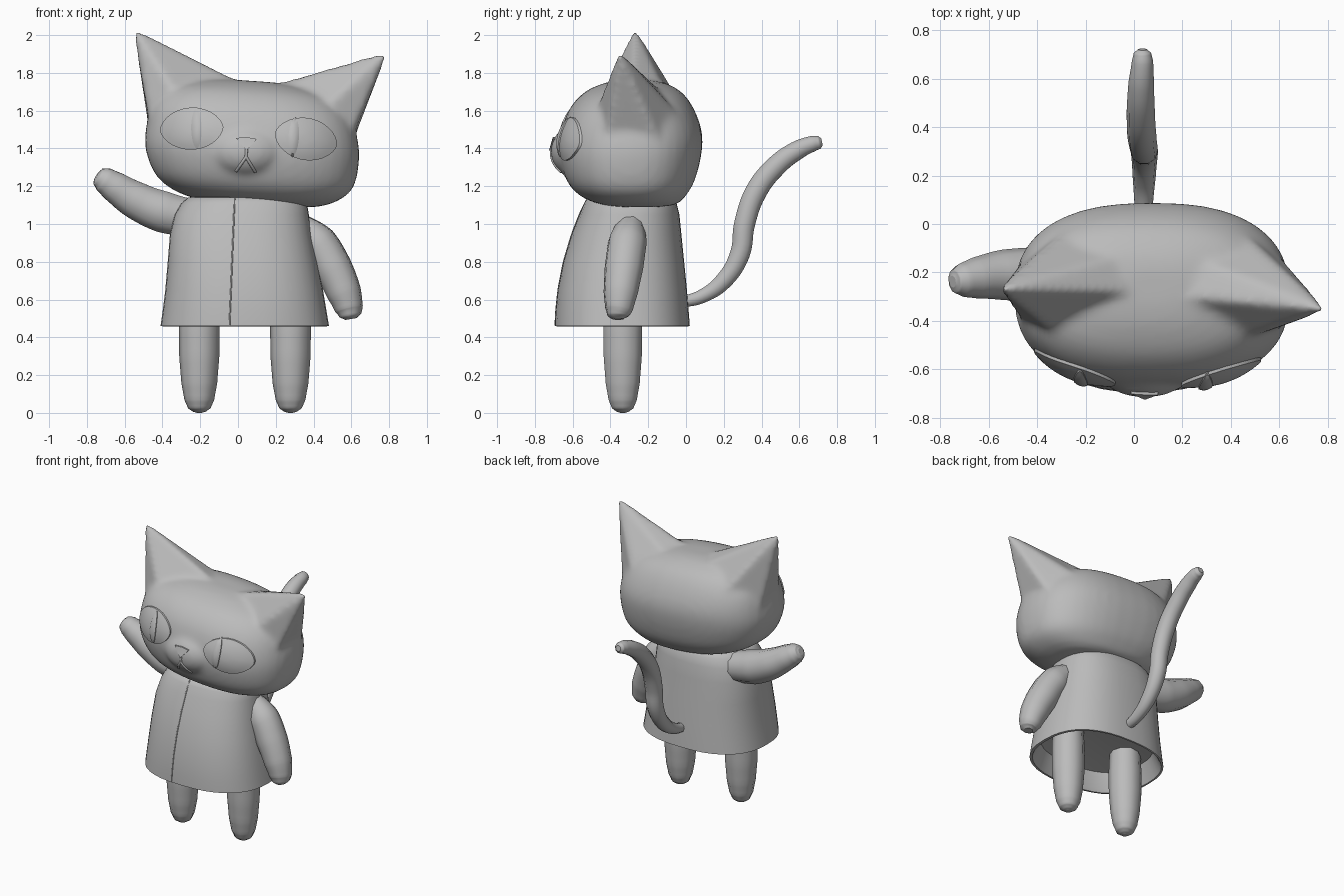
import bpy, bmesh, math
from math import cos, sin, pi
from mathutils import Vector, Matrix
from mathutils.bvhtree import BVHTree

if "Cube" in bpy.data.objects:
    bpy.data.objects.remove(bpy.data.objects["Cube"], do_unlink=True)

clay = bpy.data.materials.new("plain grey")
clay.use_nodes = True
GREY = (0.5, 0.5, 0.5, 1)
clay.diffuse_color = GREY
for node in clay.node_tree.nodes:
    if node.type == 'BSDF_PRINCIPLED':
        node.inputs["Base Color"].default_value = GREY


def finish(obj, angle=45):
    """Apply curves and modifiers, then colour and shade the part."""
    bpy.ops.object.select_all(action='DESELECT')
    obj.select_set(True)
    bpy.context.view_layer.objects.active = obj
    bpy.ops.object.convert(target='MESH')
    obj = bpy.context.view_layer.objects.active
    obj.data.materials.clear()
    obj.data.materials.append(clay)
    bpy.ops.object.shade_smooth_by_angle(angle=math.radians(angle))
    return obj


def mesh_object(name, bm):
    bmesh.ops.recalc_face_normals(bm, faces=bm.faces[:])
    mesh = bpy.data.meshes.new(name)
    bm.to_mesh(mesh)
    bm.free()
    obj = bpy.data.objects.new(name, mesh)
    bpy.context.collection.objects.link(obj)
    return obj


def skin(bm, rings):
    """Join closed rings of points with quads and cap both ends."""
    loops = [[bm.verts.new(p) for p in ring] for ring in rings]
    n = len(loops[0])
    for a, b in zip(loops, loops[1:]):
        for i in range(n):
            j = (i + 1) % n
            bm.faces.new((a[i], a[j], b[j], b[i]))
    bm.faces.new(loops[0])
    bm.faces.new(loops[-1])


def oval(z, x0, x1, y0, y1, power=2.45, tilt=0.0, n=40):
    """Rounded-box ring at height z, filling the given extents."""
    ring = []
    for i in range(n):
        t = 2 * pi * i / n
        c, s = cos(t), sin(t)
        u = math.copysign(abs(c) ** (2 / power), c)
        v = math.copysign(abs(s) ** (2 / power), s)
        x = (x0 + x1) / 2 + u * (x1 - x0) / 2
        y = (y0 + y1) / 2 + v * (y1 - y0) / 2
        ring.append((x, y, z - tilt * (x - 0.08)))
    return ring


def rounded(rows, k=4):
    """Spline extra rows between the given profile rows."""
    out = []
    for i in range(len(rows) - 1):
        quad = zip(rows[max(i - 1, 0)], rows[i], rows[i + 1], rows[min(i + 2, len(rows) - 1)])
        quad = list(quad)
        for s in range(k):
            t = s / k
            out.append([b + 0.5 * t * (c - a + t * (2 * a - 5 * b + 4 * c - d
                        + t * (3 * (b - c) + d - a))) for a, b, c, d in quad])
    return out + [rows[-1]]


def tube(name, points, steps=6):
    """Round tube through (x, y, z, radius) points."""
    curve = bpy.data.curves.new(name, 'CURVE')
    curve.dimensions = '3D'
    curve.bevel_depth = 1
    curve.bevel_resolution = 3
    curve.resolution_u = steps
    curve.use_fill_caps = True
    spline = curve.splines.new('BEZIER')
    spline.bezier_points.add(len(points) - 1)
    for bp, (x, y, z, r) in zip(spline.bezier_points, points):
        bp.co = (x, y, z)
        bp.radius = r
        bp.handle_left_type = bp.handle_right_type = 'AUTO'
    obj = bpy.data.objects.new(name, curve)
    bpy.context.collection.objects.link(obj)
    return finish(obj)


def tree_of(obj):
    return BVHTree.FromObject(obj, bpy.context.evaluated_depsgraph_get())


def front_y(trees, x, z):
    """Frontmost surface at (x, z)."""
    hits = [t.ray_cast(Vector((x, -3, z)), Vector((0, 1, 0)))[0] for t in trees]
    return min([h.y for h in hits if h], default=-0.5)


def surface_line(name, trees, a, b, radius, n=6):
    pts = []
    for i in range(n + 1):
        x = a[0] + (b[0] - a[0]) * i / n
        z = a[1] + (b[1] - a[1]) * i / n
        pts.append((x, front_y(trees, x, z), z, radius))
    return tube(name, pts, 2)


def almond(name, trees, cx, cz, a, b, tilt, edge, bulge, sharp):
    """Domed almond lying on the surface behind it."""
    rings = []
    for r, lift in [(1, -0.02), (1, edge)] + [
            (k / 6, edge + bulge * (1 - (k / 6) ** 2)) for k in (5, 4, 3, 2, 1)]:
        ring = []
        for i in range(28):
            t = 2 * pi * i / 28
            u, v = a * r * cos(t), b * r * sin(t) * abs(sin(t)) ** sharp
            x = cx + u * cos(tilt) - v * sin(tilt)
            z = cz + u * sin(tilt) + v * cos(tilt)
            ring.append((x, front_y(trees, x, z) - lift, z))
        rings.append(ring)
    bm = bmesh.new()
    skin(bm, rings)
    return finish(mesh_object(name, bm), 35)


# Head: skull, muzzle and ears fused into one smooth skin
bm = bmesh.new()
skull = [(1.105, -0.1, 0.3, -0.36, -0.1), (1.115, -0.23, 0.42, -0.46, -0.04),
         (1.155, -0.35, 0.53, -0.56, 0.0), (1.23, -0.44, 0.61, -0.63, 0.045),
         (1.36, -0.49, 0.64, -0.668, 0.08), (1.48, -0.485, 0.635, -0.662, 0.085),
         (1.60, -0.45, 0.59, -0.62, 0.045), (1.69, -0.36, 0.5, -0.54, -0.02),
         (1.74, -0.2, 0.34, -0.43, -0.11), (1.757, -0.04, 0.19, -0.33, -0.19)]
skin(bm, [oval(*row, tilt=0.07) for row in rounded(skull)])
bmesh.ops.create_uvsphere(
    bm, u_segments=24, v_segments=16, radius=1,
    matrix=Matrix.Translation((0.045, -0.605, 1.385)) @ Matrix.Diagonal((0.19, 0.112, 0.13, 1)))
ears = [  # tip, inner, front ridge, outer front, outer back, back, inner back, root
    [(-0.555, -0.27, 2.04), (0.03, -0.28, 1.745), (-0.33, -0.45, 1.69), (-0.46, -0.41, 1.5),
     (-0.47, -0.16, 1.48), (-0.27, -0.01, 1.62), (-0.02, -0.12, 1.72), (-0.1, -0.25, 1.4)],
    [(0.795, -0.355, 1.915), (0.17, -0.3, 1.735), (0.5, -0.46, 1.65), (0.61, -0.42, 1.48),
     (0.62, -0.15, 1.46), (0.45, -0.03, 1.57), (0.22, -0.13, 1.7), (0.25, -0.27, 1.4)]]
for ear in ears:
    bmesh.ops.convex_hull(bm, input=[bm.verts.new(p) for p in ear])
head = mesh_object("head", bm)
remesh = head.modifiers.new("fuse", 'REMESH')
remesh.mode = 'VOXEL'
remesh.voxel_size = 0.018
relax = head.modifiers.new("relax", 'SMOOTH')
relax.factor = 0.5
relax.iterations = 11
head = finish(head, 70)
face = [tree_of(head)]

# Eyes with upright slit pupils
for side, cx, cz, tilt, px, pz in (("right", -0.245, 1.505, 0.05, -0.22, 1.505),
                                   ("left", 0.36, 1.45, -0.2, 0.295, 1.46)):
    eye = almond(side + "_eye", face, cx, cz, 0.168, 0.112, tilt, 0.013, 0.012, 0.2)
    almond(side + "_pupil", face + [tree_of(eye)], px, pz, 0.106, 0.028,
           pi / 2 + tilt / 3, 0.007, 0.007, 0.2)

# Nose wedge
bm = bmesh.new()
corners = []
for x, z in ((-0.012, 1.455), (0.1, 1.45), (0.045, 1.39), (0.045, 1.46)):
    y = front_y(face, x, z)
    corners += [bm.verts.new((x, y - 0.012, z)), bm.verts.new((x, y + 0.03, z))]
bmesh.ops.convex_hull(bm, input=corners)
finish(mesh_object("nose", bm), 30)

# Mouth
fork = (0.043, 1.355)
for name, end in (("mouth_stem", (0.045, 1.4)), ("mouth_right", (-0.01, 1.28)),
                  ("mouth_left", (0.092, 1.275))):
    surface_line(name, face, fork, end, 0.008)

# Smock: inner ceiling, inner wall, hem, then the outside up to the collar
smock = [(0.6, -0.2, 0.27, -0.5, -0.15), (0.58, -0.34, 0.41, -0.63, -0.04),
         (0.48, -0.385, 0.455, -0.665, -0.005), (0.458, -0.395, 0.465, -0.68, 0.01),
         (0.46, -0.41, 0.482, -0.695, 0.02), (0.53, -0.40, 0.47, -0.692, 0.015),
         (0.65, -0.385, 0.45, -0.68, 0.005), (0.8, -0.372, 0.42, -0.65, -0.01),
         (0.95, -0.36, 0.39, -0.605, -0.025), (1.05, -0.335, 0.375, -0.565, -0.035),
         (1.11, -0.30, 0.365, -0.54, -0.05), (1.14, -0.265, 0.345, -0.52, -0.07),
         (1.15, -0.2, 0.27, -0.46, -0.12)]
bm = bmesh.new()
skin(bm, [oval(*row) for row in smock])
coat = finish(mesh_object("smock", bm), 50)
surface_line("smock_seam", [tree_of(coat)], (-0.045, 0.465), (-0.018, 1.135), 0.004, 10)

# Legs
for side, x in (("right", -0.205), ("left", 0.278)):
    profile = ((0.64, 0.1), (0.45, 0.108), (0.3, 0.106), (0.16, 0.095),
               (0.07, 0.079), (0.025, 0.06), (0.007, 0.035), (0.0, 0.012))
    tube(side + "_leg", [(x, -0.335, z, r) for z, r in profile], 4)

# Arms: one hanging, one raised
tube("left_arm", [(0.31, -0.29, 1.0, 0.07), (0.42, -0.31, 0.9, 0.104), (0.5, -0.328, 0.77, 0.104),
                  (0.56, -0.345, 0.64, 0.093), (0.588, -0.355, 0.55, 0.075),
                  (0.595, -0.36, 0.515, 0.058), (0.598, -0.36, 0.497, 0.03)])
tube("right_arm", [(-0.25, -0.21, 1.03, 0.105), (-0.4, -0.21, 1.065, 0.115),
                   (-0.54, -0.21, 1.125, 0.104), (-0.65, -0.222, 1.195, 0.086),
                   (-0.71, -0.232, 1.235, 0.07), (-0.74, -0.237, 1.252, 0.05),
                   (-0.748, -0.238, 1.257, 0.025)])

# Tail
tube("tail", [(0.04, -0.03, 0.585, 0.03), (0.04, 0.08, 0.615, 0.038), (0.042, 0.2, 0.7, 0.048),
              (0.043, 0.285, 0.84, 0.055), (0.04, 0.31, 1.0, 0.058), (0.032, 0.37, 1.17, 0.06),
              (0.028, 0.47, 1.3, 0.058), (0.03, 0.58, 1.385, 0.053), (0.035, 0.67, 1.425, 0.044),
              (0.035, 0.705, 1.432, 0.036), (0.035, 0.72, 1.435, 0.02)])
